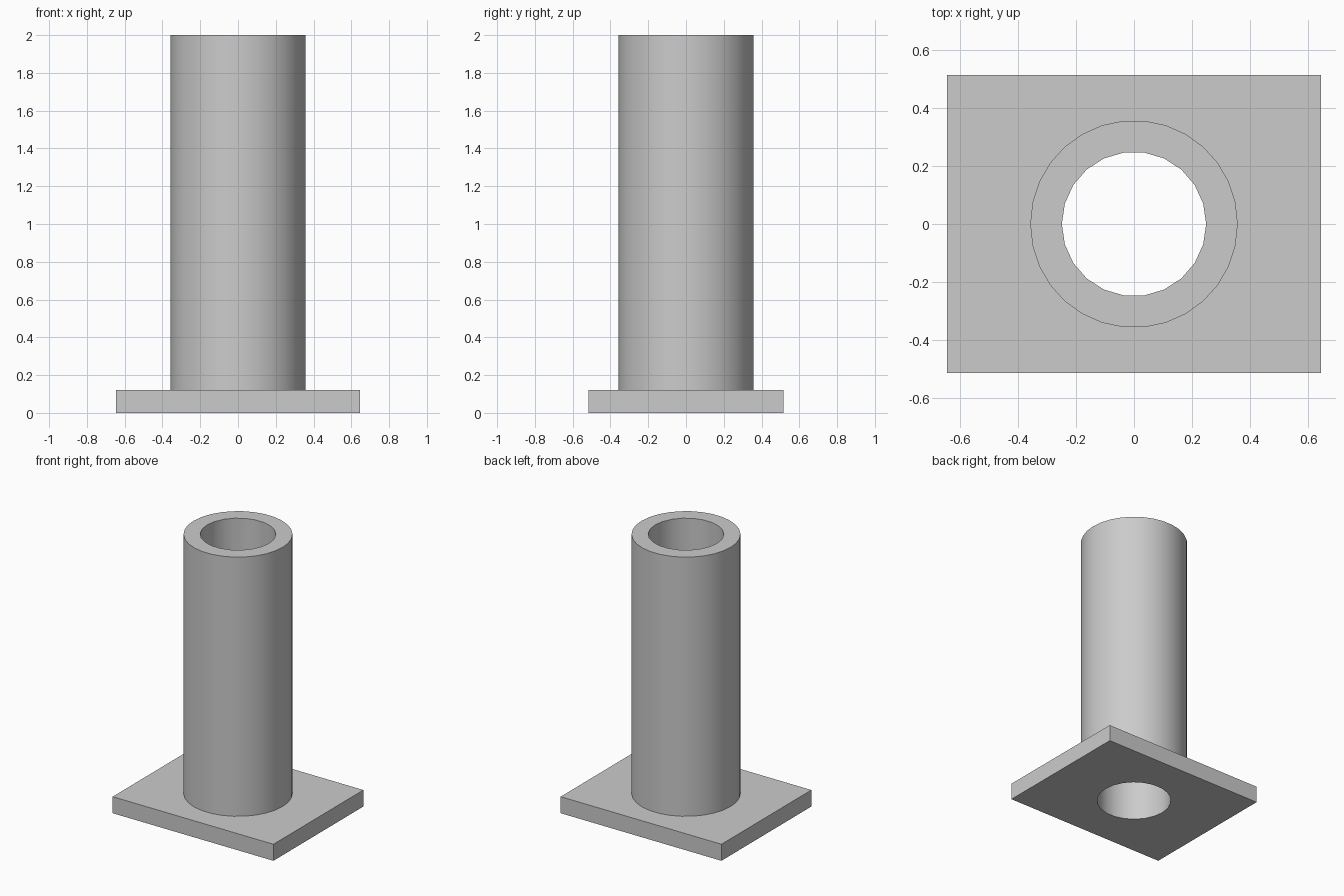
import bpy
import math

cube = bpy.data.objects.get("Cube")
if cube:
    bpy.data.objects.remove(cube, do_unlink=True)

HEIGHT = 2.0
PLATE = (1.29, 1.03, 0.12)

# Plain grey finish
grey = bpy.data.materials.new("plain_grey")
grey.use_nodes = True
grey.diffuse_color = (0.6, 0.6, 0.6, 1)
grey.node_tree.nodes["Principled BSDF"].inputs["Base Color"].default_value = (0.6, 0.6, 0.6, 1)


def cylinder(name, radius, sides, bottom, top):
    """Upright cylinder with a corner on the x axis."""
    bpy.ops.mesh.primitive_cylinder_add(
        vertices=sides, radius=radius, depth=top - bottom,
        location=(0, 0, (bottom + top) / 2), rotation=(0, 0, math.pi / 2))
    ob = bpy.context.object
    ob.name = name
    ob.data.materials.append(grey)
    return ob


def combine(target, tool, operation):
    """Apply a boolean and discard the tool."""
    mod = target.modifiers.new(operation.lower(), "BOOLEAN")
    mod.operation = operation
    mod.solver = "EXACT"
    mod.object = tool
    bpy.context.view_layer.objects.active = target
    bpy.ops.object.modifier_apply(modifier=mod.name)
    bpy.data.objects.remove(tool, do_unlink=True)


# Rectangular base plate
bpy.ops.mesh.primitive_cube_add(size=1, location=(0, 0, PLATE[2] / 2))
flange = bpy.context.object
flange.name = "flanged_tube"
flange.scale = PLATE
bpy.ops.object.transform_apply(location=True, rotation=True, scale=True)
flange.data.materials.append(grey)

# Upright column, then the bore through column and plate
combine(flange, cylinder("column", 0.358, 30, PLATE[2] / 2, HEIGHT), "UNION")
combine(flange, cylinder("bore", 0.249, 22, -0.1, HEIGHT + 0.1), "DIFFERENCE")

# Smooth the round walls, keep the rims sharp
bpy.ops.object.select_all(action="DESELECT")
flange.select_set(True)
bpy.context.view_layer.objects.active = flange
bpy.ops.object.shade_smooth_by_angle(angle=math.radians(30))
